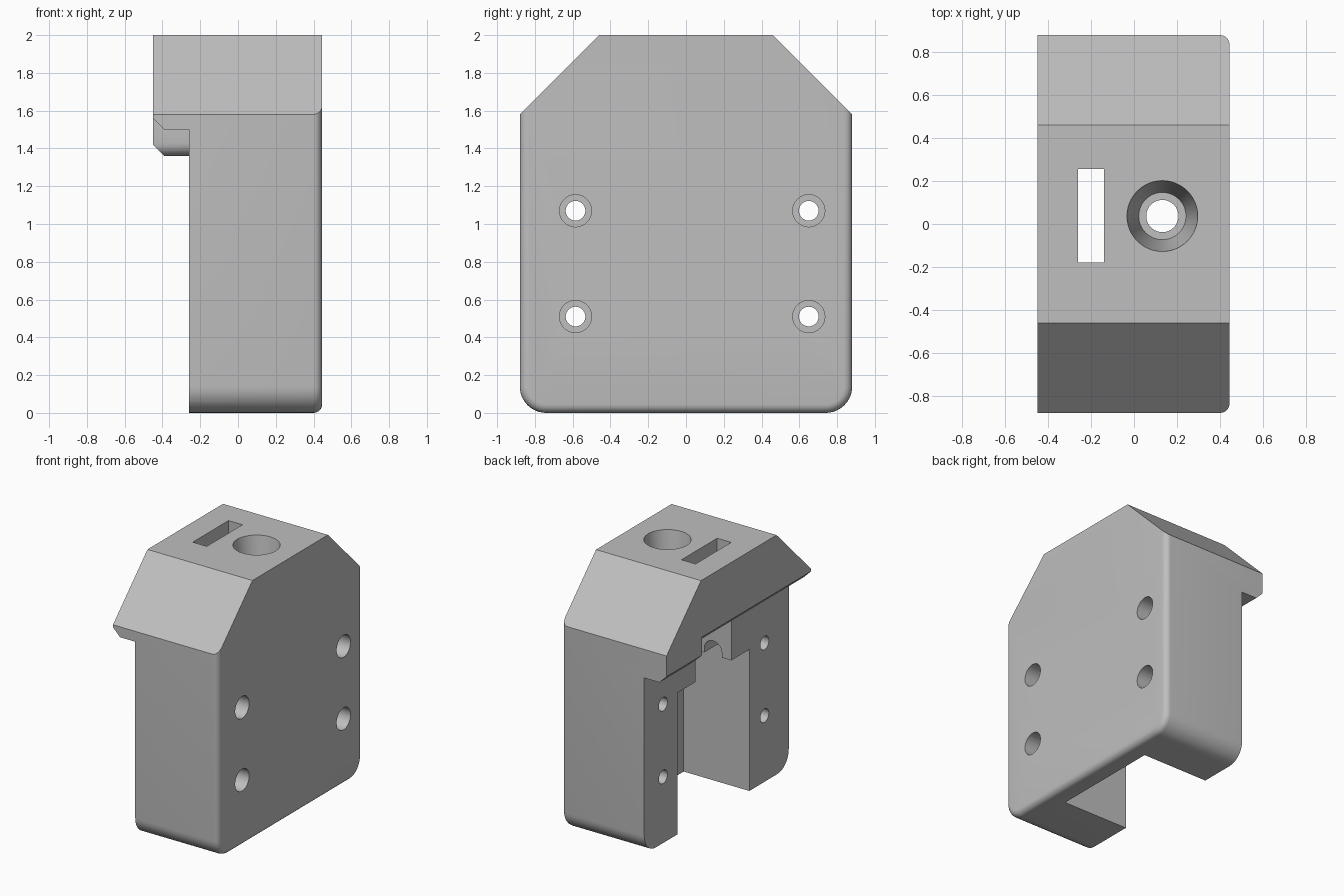
import bpy, bmesh, math
from mathutils import Vector

if "Cube" in bpy.data.objects:
    bpy.data.objects.remove(bpy.data.objects["Cube"], do_unlink=True)

grey = bpy.data.materials.new("plain_grey")
grey.use_nodes = True
colour = (0.52, 0.52, 0.52, 1)
grey.diffuse_color = colour
grey.node_tree.nodes["Principled BSDF"].inputs["Base Color"].default_value = colour


def to_object(bm, name):
    bmesh.ops.recalc_face_normals(bm, faces=bm.faces[:])
    mesh = bpy.data.meshes.new(name)
    bm.to_mesh(mesh)
    bm.free()
    mesh.materials.append(grey)
    obj = bpy.data.objects.new(name, mesh)
    bpy.context.collection.objects.link(obj)
    return obj


def prism(profile, axis, lo, hi):
    """Extrude a 2D profile along x (profile is y, z) or y (profile is x, z)."""
    bm = bmesh.new()
    place = (lambda p: (lo, p[0], p[1])) if axis == 'x' else (lambda p: (p[0], lo, p[1]))
    face = bm.faces.new([bm.verts.new(place(p)) for p in profile])
    geom = bmesh.ops.extrude_face_region(bm, geom=[face])["geom"]
    move = Vector((hi - lo, 0, 0)) if axis == 'x' else Vector((0, hi - lo, 0))
    bmesh.ops.translate(bm, vec=move, verts=[g for g in geom if isinstance(g, bmesh.types.BMVert)])
    return bm


def arc(cx, cy, r, a0, a1, n):
    steps = [math.radians(a0 + (a1 - a0) * i / n) for i in range(n + 1)]
    return [(cx + r * math.cos(a), cy + r * math.sin(a)) for a in steps]


def box(x0, x1, y0, y1, z0, z1):
    return prism([(y0, z0), (y1, z0), (y1, z1), (y0, z1)], 'x', x0, x1)


def cone(r_lo, r_hi, centre, length, along_x=False):
    bm = bmesh.new()
    bmesh.ops.create_cone(bm, cap_ends=True, segments=48, radius1=r_lo, radius2=r_hi, depth=length)
    if along_x:
        for v in bm.verts:
            v.co = Vector((v.co.z, v.co.x, v.co.y))
    bmesh.ops.translate(bm, vec=centre, verts=bm.verts[:])
    return bm


# Body: rounded lower corners, filleted outer rim
W, R, X0, X1, WALL = 0.88, 0.14, -0.45, 0.445, -0.26
outline = [(W, 2.2), (-W, 2.2)] + arc(-W + R, R, R, 180, 270, 10) + arc(W - R, R, R, 270, 360, 10)
bm = prism(outline, 'x', X0, X1)
rim = [e for e in bm.edges if all(abs(v.co.x - X1) < 1e-5 for v in e.verts)
       and not all(v.co.z > 2.1 for v in e.verts)]
bmesh.ops.bevel(bm, geom=rim, offset=0.045, segments=5, profile=0.5, affect='EDGES')

# Flat top and sloped shoulders
for co, no in (((0, 0, 2), (0, 0, 1)), ((0, 0.46, 2), (0, 1, 1)), ((0, -0.46, 2), (0, -1, 1))):
    bmesh.ops.bisect_plane(bm, geom=bm.verts[:] + bm.edges[:] + bm.faces[:],
                           plane_co=co, plane_no=no, clear_outer=True)
    bmesh.ops.holes_fill(bm, edges=[e for e in bm.edges if e.is_boundary], sides=0)
body = to_object(bm, "bracket_housing")


def cut(bm):
    cutter = to_object(bm, "cutter")
    cutter.hide_render = True
    mod = body.modifiers.new("cut", 'BOOLEAN')
    mod.operation, mod.solver, mod.object = 'DIFFERENCE', 'EXACT', cutter
    bpy.context.view_layer.objects.active = body
    bpy.ops.object.modifier_apply(modifier=mod.name)
    bpy.data.objects.remove(cutter, do_unlink=True)


def under_lip(z):
    """Section of the space below the overhanging lip, with its chamfer."""
    return [(-0.6, -0.1), (WALL, -0.1), (WALL, z), (-0.39, z), (X0, z + 0.06), (-0.6, z + 0.21)]


# Overhanging lip: low at the back end, stepped up toward the front
cut(prism(under_lip(1.36), 'y', -1, 1))
cut(prism(under_lip(1.50), 'y', -1, 0.45))
cut(prism([(0.44, 1.35)] + arc(0.52, 1.43, 0.07, 270, 180, 6)[0:1]
          + arc(0.52, 1.43, 0.07, 270, 180, 6)[1:] + [(0.44, 1.43)], 'x', -0.6, WALL))

# Wide lower channel and narrow upper pocket, open on the lip side
cut(box(-0.4, 0.3, -0.40, 0.475, -0.1, 1.09))
cut(box(-0.3, 0.3, -0.18, 0.255, 1.0, 1.50))

# Arched groove beside the pocket
cut(prism([(-0.18, 1.0), (-0.03, 1.0)] + arc(-0.105, 1.125, 0.075, 0, 180, 12), 'y', -0.40, -0.1))

# Slot through the top
cut(box(WALL, -0.14, -0.18, 0.255, 1.3, 2.1))

# Tapered seat and through hole in the top
cut(cone(0.11, 0.165, (0.132, 0.037, 1.825), 0.352))
cut(cone(0.075, 0.075, (0.132, 0.037, 1.6), 0.8))

# Four counterbored screw holes
for y in (-0.585, 0.65):
    for z in (0.51, 1.07):
        cut(cone(0.052, 0.052, (0.1, y, z), 1.0, True))
        cut(cone(0.085, 0.085, (0.35, y, z), 0.4, True))

bpy.ops.object.select_all(action='DESELECT')
body.select_set(True)
bpy.context.view_layer.objects.active = body
bpy.ops.object.shade_smooth_by_angle(angle=math.radians(30))
